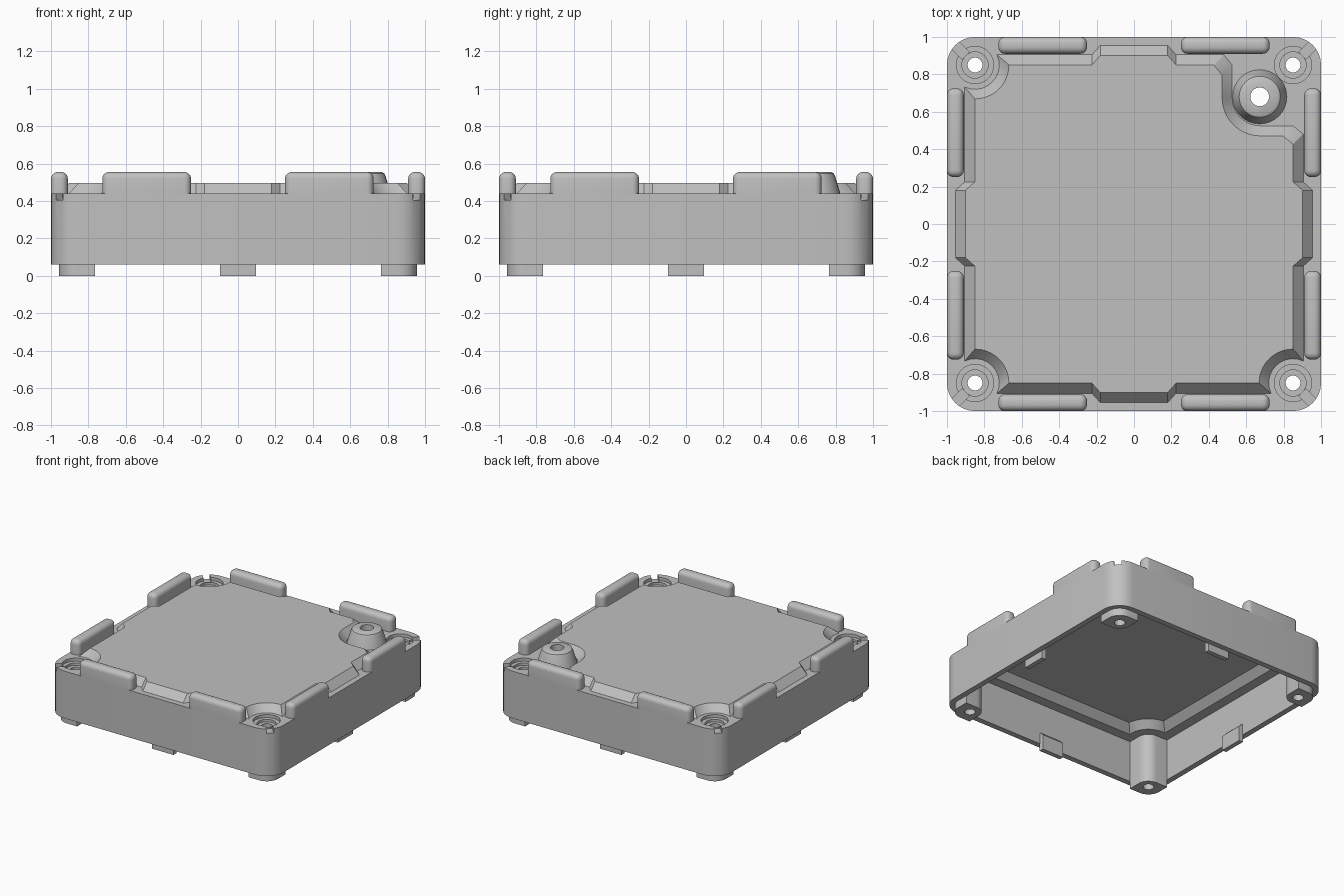
import bpy, bmesh, math
from mathutils import Matrix, Vector

if "Cube" in bpy.data.objects:
    bpy.data.objects.remove(bpy.data.objects["Cube"])

grey = bpy.data.materials.new("plain grey")
grey.diffuse_color = (0.53, 0.53, 0.53, 1)
grey.use_nodes = True
grey.node_tree.nodes["Principled BSDF"].inputs["Base Color"].default_value = grey.diffuse_color


def make(name, bm):
    bmesh.ops.recalc_face_normals(bm, faces=bm.faces)
    me = bpy.data.meshes.new(name)
    bm.to_mesh(me)
    bm.free()
    me.materials.append(grey)
    ob = bpy.data.objects.new(name, me)
    bpy.context.collection.objects.link(ob)
    return ob


def loft(name, loops):
    """Closed solid from (outline, z) loops with equal point counts."""
    bm = bmesh.new()
    rings = [[bm.verts.new((x, y, z)) for x, y in pts] for pts, z in loops]
    n = len(rings[0])
    for a, b in zip(rings, rings[1:]):
        for i in range(n):
            j = (i + 1) % n
            bm.faces.new((a[i], a[j], b[j], b[i]))
    bm.faces.new(rings[0][::-1])
    bm.faces.new(rings[-1])
    return make(name, bm)


def arc(cx, cy, r, a0, a1, n=8):
    return [(cx + r * math.cos(math.radians(a0 + (a1 - a0) * i / n)),
             cy + r * math.sin(math.radians(a0 + (a1 - a0) * i / n))) for i in range(n + 1)]


def turn(pts, k):
    for _ in range(k):
        pts = [(-y, x) for x, y in pts]
    return pts


def rounded_square(h, r):
    return [p for k in range(4) for p in turn(arc(h - r, h - r, r, 0, 90), k)]


def circle(cx, cy, r, n=32):
    return arc(cx, cy, r, 0, 360 - 360 / n, n - 1)


def boolean(target, other, op):
    mod = target.modifiers.new("cut", 'BOOLEAN')
    mod.operation, mod.solver, mod.object = op, 'EXACT', other
    bpy.context.view_layer.objects.active = target
    bpy.ops.object.modifier_apply(modifier=mod.name)
    bpy.data.objects.remove(other, do_unlink=True)


def pad_outline(d, bump):
    """Lid outline shrunk by d, with screw corners and one large boss corner."""
    e, out = 0.905 - d, []
    for k in range(4):
        pts = [(e, -0.225), (e + bump, -0.18), (e + bump, 0.18), (e, 0.225)]
        if k == 0:
            half = [(e, 0.48 - d), (0.85 - d, 0.525 - d)]
            pts += half + arc(0.675, 0.675, 0.15 + d, 270, 180, 10)
            pts += [(y, x) for x, y in half[::-1]]
        else:
            r = 0.13 + d * 0.95
            a = math.degrees(math.asin((0.85 - e) / r))
            pts += arc(0.85, 0.85, r, 270 - a, 180 + a, 10)
        out += turn(pts, k)
    return out


# Shell: rounded box, raised chamfered lid and tapered boss
shell = loft("shell", [(rounded_square(1, 0.15), 0.06), (rounded_square(1, 0.15), 0.44)])
boolean(shell, loft("lid", [(pad_outline(0, 0.05), 0.42), (pad_outline(0, 0.05), 0.44),
                            (pad_outline(0.054, 0.05), 0.497)]), 'UNION')
BOSS = [(0.145, 0.42), (0.145, 0.44), (0.118, 0.53), (0.110, 0.547), (0.095, 0.555)]
boolean(shell, loft("boss", [(circle(0.672, 0.68, r), z) for r, z in BOSS]), 'UNION')

# Hollow underside: straight walls, narrow ledge, sloped ceiling edge
boolean(shell, loft("cavity", [(rounded_square(0.955, 0.105), 0.0),
                               (rounded_square(0.955, 0.105), 0.395)]), 'DIFFERENCE')
boolean(shell, loft("ceiling", [(pad_outline(0.03, 0), 0.38), (pad_outline(0.03, 0), 0.395),
                                (pad_outline(0.085, 0), 0.452)]), 'DIFFERENCE')

# Corner posts: leaf-shaped section, rounded towards the middle and the corner
leaf = (arc(0.857, 0.857, 0.1, 0, 90) + [(0.764, 0.957)]
        + arc(0.854, 0.854, 0.09, 180, 270) + [(0.957, 0.764)])
for k in range(4):
    boolean(shell, loft("post", [(turn(leaf, k), 0.0), (turn(leaf, k), 0.41)]), 'UNION')

# Screw holes with stepped recesses and a diagonal slot to the corner
for k in range(4):
    for r, z0, z1 in ((0.1, 0.415, 0.5), (0.07, 0.395, 0.47), (0.04, -0.1, 0.6)):
        c = turn(circle(0.85, 0.85, r), k)
        boolean(shell, loft("bore", [(c, z0), (c, z1)]), 'DIFFERENCE')
    w = 0.0275 / math.sqrt(2)
    slot = turn([(0.9 + w, 0.9 - w), (1.05 + w, 1.05 - w),
                 (1.05 - w, 1.05 + w), (0.9 - w, 0.9 + w)], k)
    boolean(shell, loft("slot", [(slot, 0.405), (slot, 0.5)]), 'DIFFERENCE')
c = circle(0.672, 0.68, 0.05)
boolean(shell, loft("boss_bore", [(c, 0.2), (c, 0.7)]), 'DIFFERENCE')

# Rounded bumpers, two on each side
for k in range(4):
    for s in (-1, 1):
        bm = bmesh.new()
        bmesh.ops.create_cube(bm, size=1, matrix=Matrix.Translation((0.955, s * 0.488, 0.4975))
                              @ Matrix.Diagonal((0.09, 0.474, 0.115, 1)))
        edges = [e for e in bm.edges if max(v.co.z for v in e.verts) > 0.5]
        bmesh.ops.bevel(bm, geom=edges, offset=0.036, segments=5, profile=0.5, affect='EDGES')
        bm.transform(Matrix.Rotation(math.pi / 2 * k, 4, 'Z'))
        make("bumper", bm)

# Locating tabs at the middle of each wall, tapering into the wall
for k in range(4):
    bm = bmesh.new()
    prof = [(0.957, 0.0), (0.957, 0.155), (0.92, 0.12), (0.92, 0.0)]
    face = bm.faces.new([bm.verts.new((x, -0.095, z)) for x, z in prof])
    ext = bmesh.ops.extrude_face_region(bm, geom=[face])
    verts = [g for g in ext["geom"] if isinstance(g, bmesh.types.BMVert)]
    bmesh.ops.translate(bm, verts=verts, vec=Vector((0, 0.19, 0)))
    bm.transform(Matrix.Rotation(math.pi / 2 * k, 4, 'Z'))
    make("locating_tab", bm)

for ob in bpy.context.collection.objects:
    ob.select_set(True)
bpy.context.view_layer.objects.active = shell
bpy.ops.object.shade_smooth_by_angle(angle=math.radians(30))
